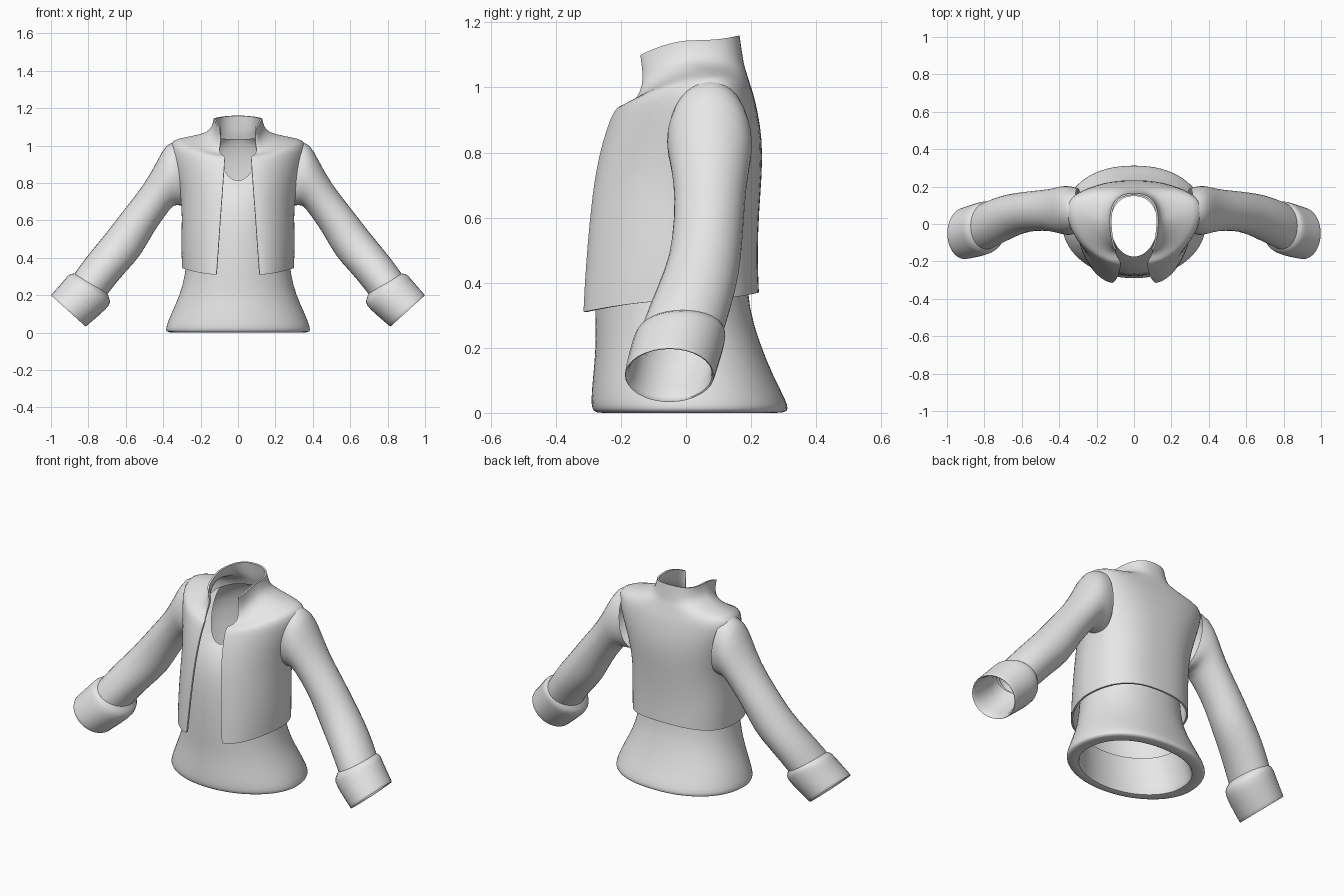
import bpy, bmesh, math
from mathutils import Vector

fabric = bpy.data.materials.new("grey_fabric")
fabric.diffuse_color = (0.8, 0.8, 0.8, 1)


def loft(name, rings, closed, mirror=True, thickness=0.0):
    """Skin a list of rings, mirror in x, smooth and optionally thicken."""
    bm = bmesh.new()
    rows = [[bm.verts.new(p) for p in ring] for ring in rings]
    n = len(rows[0])
    for a, b in zip(rows, rows[1:]):
        for i in range(n if closed else n - 1):
            j = (i + 1) % n
            bm.faces.new((a[i], a[j], b[j], b[i]))
    me = bpy.data.meshes.new(name)
    bm.to_mesh(me)
    bm.free()
    me.materials.append(fabric)
    ob = bpy.data.objects.new(name, me)
    bpy.context.collection.objects.link(ob)
    if mirror:
        m = ob.modifiers.new("mirror", 'MIRROR')
        m.use_clip = True
        m.merge_threshold = 0.0005
    s = ob.modifiers.new("smooth", 'SUBSURF')
    s.levels = s.render_levels = 1
    if thickness:
        t = ob.modifiers.new("cloth", 'SOLIDIFY')
        t.thickness = thickness
        t.offset = -1
    bpy.ops.object.select_all(action='DESELECT')
    bpy.context.view_layer.objects.active = ob
    ob.select_set(True)
    bpy.ops.object.convert(target='MESH')
    bpy.ops.object.shade_smooth_by_angle(angle=math.radians(50))
    return ob


def half_ring(gap, yf, zf, xs, ys, zs, yb, zb, pf=1.0, pb=0.8, pz=2.0, n=9):
    """Half a body section: front point, side point, back point."""
    pts = []
    for i in range(n + 1):
        a = math.pi / 2 * i / n
        s, c = math.sin(a), max(math.cos(a), 0)
        pts.append((gap + (xs - gap) * s ** pf, ys + (yf - ys) * c ** pf,
                    zs + (zf - zs) * c ** pz))
    for i in range(1, n + 1):
        a = math.pi / 2 * i / n
        s, c = math.sin(a), max(math.cos(a), 0)
        if i == n:
            c = 0
        pts.append((xs * c ** pb, ys + (yb - ys) * s ** pb, zs + (zb - zs) * s ** 2))
    return pts


# Jacket body and collar: front edge (x, y, z), side (x, y, z), back (y, z)
jacket = [
    (.115, -.315, .31, .30, -.03, .345, .225, .37),
    (.115, -.315, .315, .30, -.03, .35, .225, .375),
    (.105, -.308, .45, .305, -.03, .47, .22, .48),
    (.095, -.295, .60, .30, -.03, .62, .225, .62),
    (.085, -.28, .73, .305, 0, .72, .235, .74),
    (.077, -.255, .84, .33, .03, .83, .235, .84),
    (.072, -.228, .915, .36, .06, .94, .222, .92),
    (.070, -.212, .94, .365, .07, 1.015, .208, .98),
    (.080, -.19, .948, .33, .07, 1.037, .197, 1.01),
    (.097, -.16, .958, .24, .06, 1.052, .188, 1.04),
    (.100, -.14, .985, .165, .03, 1.07, .18, 1.065),
    (.090, -.13, 1.03, .14, .02, 1.10, .175, 1.09),
    (.100, -.14, 1.095, .13, .015, 1.14, .166, 1.155),
    (.100, -.14, 1.10, .13, .015, 1.145, .165, 1.16),
]
loft("jacket_body", [half_ring(*r, pf=1.15) for r in jacket], False, thickness=.01)

# Undershirt: inner hem, flared hem, waist, chest and scooped neckline
shirt = [
    (0, -.25, .22, .285, -.03, .22, .20, .22),
    (0, -.235, .06, .305, 0, .06, .235, .06),
    (0, -.235, .004, .315, 0, .004, .25, .004),
    (0, -.24, 0, .32, 0, 0, .255, 0),
    (0, -.28, 0, .38, 0, 0, .308, 0),
    (0, -.29, .012, .388, 0, .012, .316, .012),
    (0, -.293, .04, .383, 0, .04, .308, .04),
    (0, -.287, .11, .355, 0, .11, .27, .11),
    (0, -.278, .20, .312, -.02, .20, .225, .22),
    (0, -.28, .29, .285, -.03, .30, .195, .32),
    (0, -.28, .42, .27, -.03, .43, .185, .44),
    (0, -.27, .60, .265, -.03, .61, .19, .62),
    (0, -.245, .71, .27, .02, .74, .20, .76),
    (0, -.205, .78, .27, .05, .92, .19, .92),
    (0, -.185, .80, .17, .03, 1.02, .165, 1.01),
    (0, -.175, .812, .125, .0, 1.04, .15, 1.035),
]
loft("undershirt", [half_ring(*r, pb=.9, pz=2 if r[2] < .75 else 1.2) for r in shirt], False)


def tube_ring(ux, uz, lx, lz, y0, y1, n=16):
    """Oval section between an upper and a lower point, spanning y0 to y1."""
    u, l = Vector((ux, 0, uz)), Vector((lx, 0, lz))
    mid, half = (u + l) / 2, (u - l) / 2
    return [mid + half * math.cos(a) + Vector((0, (y0 + y1) / 2 + (y1 - y0) / 2 * math.sin(a), 0))
            for a in (2 * math.pi * i / n for i in range(n))]


# Sleeves: upper point, lower point, y range, from shoulder to wrist
sleeve = [
    (.32, 1.03, .28, .68, -.05, .195),
    (.385, 1.015, .305, .67, -.065, .207),
    (.43, .925, .34, .69, -.058, .207),
    (.50, .795, .395, .615, -.038, .188),
    (.61, .66, .455, .53, -.038, .18),
    (.70, .54, .52, .405, -.052, .172),
    (.785, .44, .60, .325, -.09, .157),
    (.865, .335, .69, .215, -.135, .125),
    (.90, .28, .735, .15, -.15, .105),
]
loft("sleeves", [tube_ring(*r) for r in sleeve], True)

# Turned-back cuffs with an inner wall
cuff = [
    (.862, .318, .695, .205, -.13, .115),
    (.90, .317, .685, .18, -.155, .125),
    (.918, .30, .675, .15, -.165, .125),
    (.955, .255, .735, .095, -.18, .11),
    (1.0, .205, .808, .033, -.192, .092),
    (1.003, .20, .813, .028, -.192, .09),
    (.99, .195, .822, .042, -.18, .078),
    (.945, .235, .765, .10, -.165, .09),
    (.89, .285, .725, .16, -.15, .11),
]
loft("cuffs", [tube_ring(*r) for r in cuff], True)
